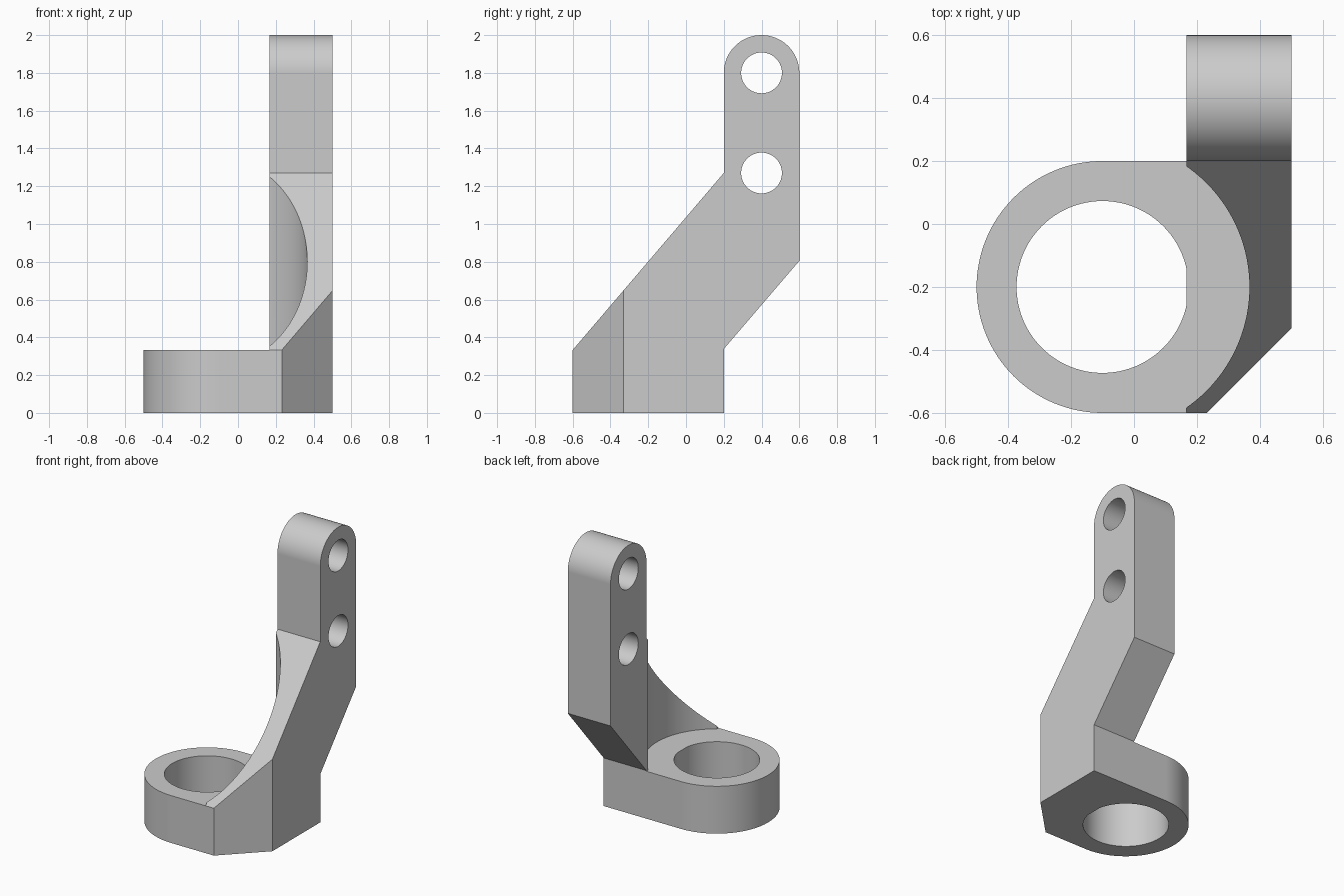
import bpy
import bmesh
from math import cos, sin, pi, radians
from mathutils import Vector

cube = bpy.data.objects.get("Cube")
if cube:
    bpy.data.objects.remove(cube, do_unlink=True)

# Key dimensions
BASE_H = 0.333
ARM_X0, ARM_X1 = 0.167, 0.5
BORE = (-0.1, -0.2)

grey = bpy.data.materials.new("plain grey")
grey.use_nodes = True
colour = (0.6, 0.6, 0.6, 1)
grey.diffuse_color = colour
grey.node_tree.nodes["Principled BSDF"].inputs["Base Color"].default_value = colour


def arc(centre, radius, start, end, steps):
    """Points along an arc, angles in degrees."""
    angles = [radians(start + (end - start) * i / steps) for i in range(steps + 1)]
    return [(centre[0] + radius * cos(a), centre[1] + radius * sin(a)) for a in angles]


def circle(centre, radius, steps=96):
    return arc(centre, radius, 0, 360, steps)[:-1]


def extrude(name, outline, low, high, axis="Z"):
    """Solid from an outline in XY (axis Z) or in YZ (axis X)."""
    place = (lambda a, b: (a, b, low)) if axis == "Z" else (lambda a, b: (low, a, b))
    depth = high - low
    move = Vector((0, 0, depth) if axis == "Z" else (depth, 0, 0))
    bm = bmesh.new()
    face = bm.faces.new([bm.verts.new(place(a, b)) for a, b in outline])
    grown = bmesh.ops.extrude_face_region(bm, geom=[face], use_keep_orig=True)
    verts = [v for v in grown["geom"] if isinstance(v, bmesh.types.BMVert)]
    bmesh.ops.translate(bm, verts=verts, vec=move)
    bmesh.ops.recalc_face_normals(bm, faces=bm.faces)
    mesh = bpy.data.meshes.new(name)
    bm.to_mesh(mesh)
    bm.free()
    mesh.materials.append(grey)
    obj = bpy.data.objects.new(name, mesh)
    bpy.context.collection.objects.link(obj)
    return obj


def combine(target, tool, operation="DIFFERENCE"):
    """Apply an exact boolean and discard the tool."""
    mod = target.modifiers.new("boolean", "BOOLEAN")
    mod.operation, mod.solver, mod.object = operation, "EXACT", tool
    bpy.context.view_layer.objects.active = target
    bpy.ops.object.modifier_apply(modifier=mod.name)
    bpy.data.objects.remove(tool, do_unlink=True)


# Cranked arm with a rounded top
arm_outline = [(-0.6, 0), (0.2, 0), (0.2, 0.338), (0.6, 0.805)]
arm_outline += arc((0.4, 1.8), 0.2, 0, 180, 48)
arm_outline += [(0.2, 1.27), (-0.6, BASE_H)]
arm = extrude("arm", arm_outline, ARM_X0, ARM_X1, "X")

# Front corner chamfer
combine(arm, extrude("corner_cutter", [(0.132, -0.7), (0.7, -0.7), (0.7, -0.132)], -1, 3))

# Round clearance above the ring
combine(arm, extrude("clearance_cutter", circle(BORE, 0.4667, 128), BASE_H, 3))

# Two mounting holes through the arm
for height in (1.27, 1.8):
    combine(arm, extrude("hole_cutter", circle((0.4, height), 0.108, 64), 0, 1, "X"))

# Ring base with a round left end and a bore
base_outline = arc(BORE, 0.4, 90, 270, 64) + [(0.2, -0.6), (0.2, 0.2)]
bracket = extrude("bracket", base_outline, 0, BASE_H)
combine(bracket, extrude("bore_cutter", circle(BORE, 0.273), -1, 1))
combine(bracket, arm, "UNION")

# Smooth the round walls and keep flat faces flat
bpy.ops.object.select_all(action="DESELECT")
bracket.select_set(True)
bpy.context.view_layer.objects.active = bracket
bpy.ops.object.shade_smooth_by_angle(angle=radians(20))
weighted = bracket.modifiers.new("weighted normals", "WEIGHTED_NORMAL")
weighted.keep_sharp = True
